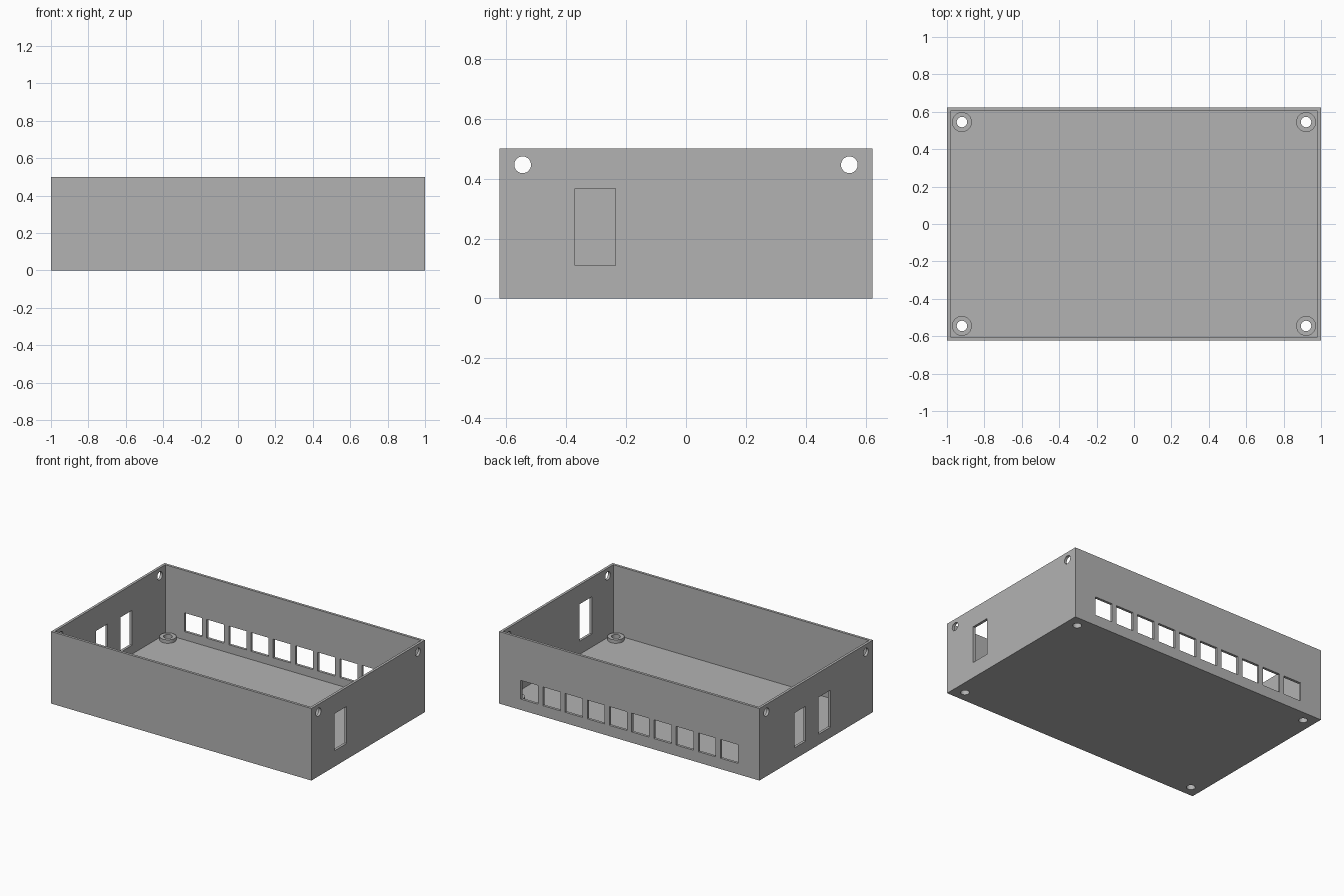
import bpy, bmesh
from math import radians
from mathutils import Matrix, Vector

if "Cube" in bpy.data.objects:
    bpy.data.objects.remove(bpy.data.objects["Cube"])

HX, HY, H = 1.0, 0.6225, 0.5      # half length, half width, height
WALL = 0.018
BOSS_X, BOSS_Y = 0.92, 0.545
CORNERS = [(sx * BOSS_X, sy * BOSS_Y) for sx in (-1, 1) for sy in (-1, 1)]

grey = bpy.data.materials.new("matte grey")
grey.use_nodes = True
colour = (0.45, 0.45, 0.45, 1)
grey.diffuse_color = colour
grey.node_tree.nodes["Principled BSDF"].inputs["Base Color"].default_value = colour


def add_box(bm, low, high):
    low, high = Vector(low), Vector(high)
    size = Matrix.Diagonal((*(high - low), 1))
    bmesh.ops.create_cube(bm, size=1, matrix=Matrix.Translation((low + high) / 2) @ size)


def add_cylinder(bm, centre, radius, depth, turn=Matrix()):
    bmesh.ops.create_cone(bm, cap_ends=True, segments=32, radius1=radius, radius2=radius,
                          depth=depth, matrix=Matrix.Translation(centre) @ turn)


def make(name, bm):
    mesh = bpy.data.meshes.new(name)
    bm.to_mesh(mesh)
    bm.free()
    mesh.materials.append(grey)
    obj = bpy.data.objects.new(name, mesh)
    bpy.context.collection.objects.link(obj)
    return obj


# Open tray: solid block, hollowed below
bm = bmesh.new()
add_box(bm, (-HX, -HY, 0), (HX, HY, H))
case = make("case", bm)

# Screw bosses standing on the floor
bm = bmesh.new()
for x, y in CORNERS:
    add_cylinder(bm, (x, y, 0.03), 0.053, 0.024)
bosses = make("screw_bosses", bm)

# Cavity
bm = bmesh.new()
add_box(bm, (WALL - HX, WALL - HY, WALL), (HX - WALL, HY - WALL, H + 0.1))
cavity = make("cavity_cutter", bm)

# Openings through the walls and floor
bm = bmesh.new()
for i in range(10):                                   # row of back ports
    x = -0.768 + i * 0.1706
    add_box(bm, (x - 0.067, HY - 0.05, 0.075), (x + 0.067, HY + 0.05, 0.205))
for side, y0, y1, z0, z1 in [(1, -0.37, -0.235, 0.11, 0.367),
                             (-1, 0.115, 0.24, 0.08, 0.322),
                             (-1, -0.158, -0.027, 0.073, 0.33)]:
    add_box(bm, (side * HX - 0.05, y0, z0), (side * HX + 0.05, y1, z1))
for x, y in CORNERS:                                  # screw holes
    add_cylinder(bm, (x, y, 0), 0.028, 0.2)
    side = 1 if x > 0 else -1
    add_cylinder(bm, (side * HX, y, 0.446), 0.028, 0.1, Matrix.Rotation(radians(90), 4, "Y"))
holes = make("hole_cutter", bm)


def cut(obj, cutter):
    mod = obj.modifiers.new("cut", "BOOLEAN")
    mod.operation, mod.solver, mod.object = "DIFFERENCE", "EXACT", cutter
    with bpy.context.temp_override(object=obj, active_object=obj):
        bpy.ops.object.modifier_apply(modifier=mod.name)


cut(case, cavity)
cut(case, holes)
cut(bosses, holes)
for cutter in (cavity, holes):
    bpy.data.objects.remove(cutter)

# Smooth the round parts, keep the edges sharp
for obj in (case, bosses):
    obj.select_set(True)
    bpy.context.view_layer.objects.active = obj
bpy.ops.object.shade_smooth_by_angle(angle=radians(30))
